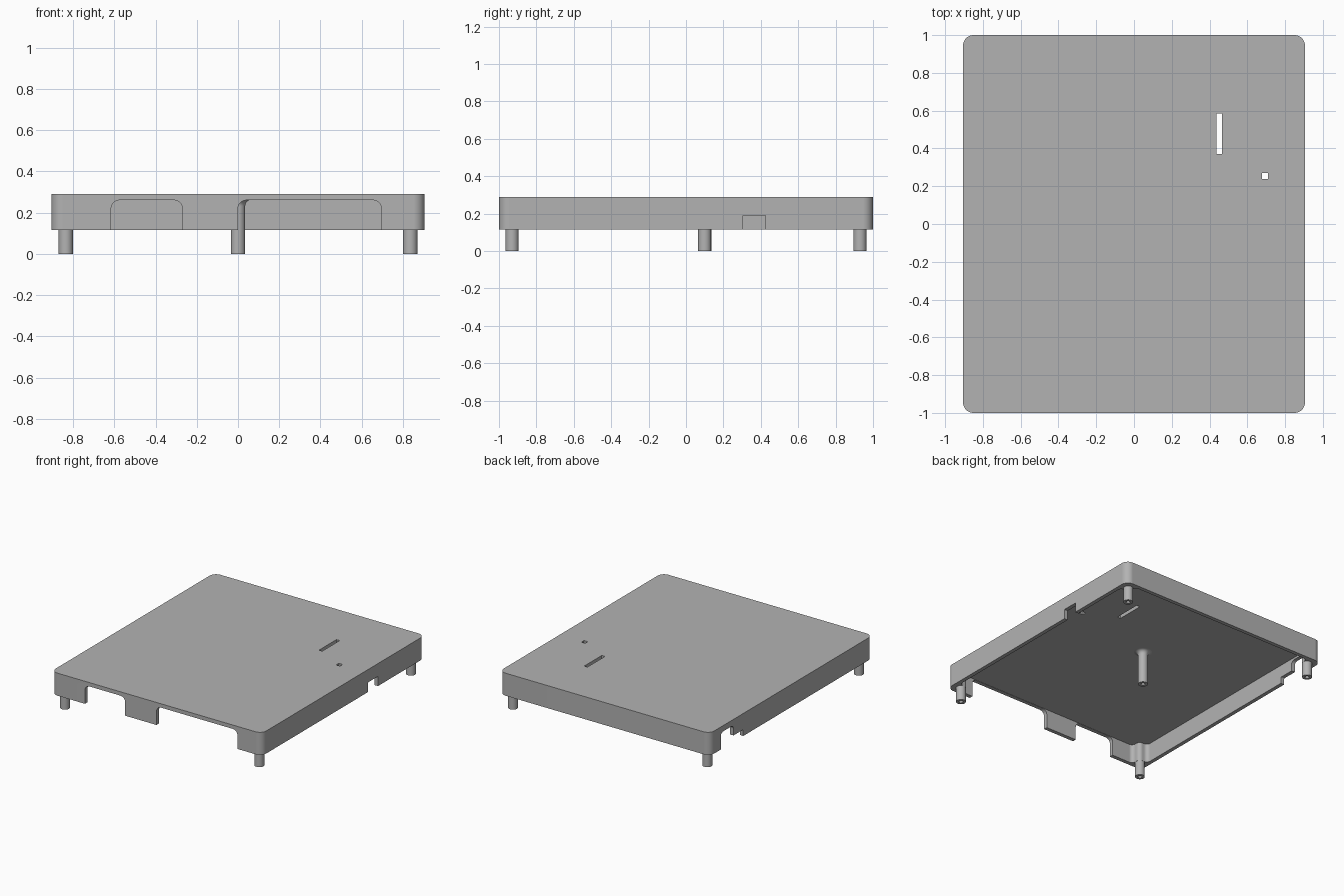
import bpy, bmesh, math
from mathutils import Vector

cube = bpy.data.objects.get("Cube")
if cube:
    bpy.data.objects.remove(cube, do_unlink=True)

grey = bpy.data.materials.new("plain grey")
grey.use_nodes = True
COLOUR = (0.45, 0.45, 0.45, 1)
grey.diffuse_color = COLOUR
grey.node_tree.nodes["Principled BSDF"].inputs["Base Color"].default_value = COLOUR

# Main dimensions
W, D = 0.905, 1.0
RIM, CEILING, TOP = 0.115, 0.262, 0.29
WALL, POST_R, INSET = 0.03, 0.035, 0.07


def make_object(name, bm):
    bmesh.ops.recalc_face_normals(bm, faces=bm.faces)
    mesh = bpy.data.meshes.new(name)
    bm.to_mesh(mesh)
    bm.free()
    mesh.materials.append(grey)
    obj = bpy.data.objects.new(name, mesh)
    bpy.context.collection.objects.link(obj)
    return obj


def rounded(points, r, steps=8):
    """Round every right-angled corner of an outline."""
    pts = [Vector(p) for p in points]
    out = []
    for i, p in enumerate(pts):
        u = (pts[i - 1] - p).normalized()
        v = (pts[(i + 1) % len(pts)] - p).normalized()
        c = p + r * (u + v)
        for k in range(steps + 1):
            t = math.pi / 2 * k / steps
            out.append(c - r * (v * math.cos(t) + u * math.sin(t)))
    return out


def rect(a0, a1, b0, b1):
    return [(a0, b0), (a1, b0), (a1, b1), (a0, b1)]


def prism(name, outline, lo, hi, axis="z"):
    place = {"x": lambda p, h: (h, p[0], p[1]),
             "y": lambda p, h: (p[0], h, p[1]),
             "z": lambda p, h: (p[0], p[1], h)}[axis]
    bm = bmesh.new()
    low = [bm.verts.new(place(p, lo)) for p in outline]
    high = [bm.verts.new(place(p, hi)) for p in outline]
    bm.faces.new(low)
    bm.faces.new(high)
    n = len(outline)
    for i in range(n):
        j = (i + 1) % n
        bm.faces.new((low[i], low[j], high[j], high[i]))
    return make_object(name, bm)


def smooth(obj):
    bpy.ops.object.select_all(action="DESELECT")
    obj.select_set(True)
    bpy.context.view_layer.objects.active = obj
    bpy.ops.object.shade_smooth_by_angle(angle=math.radians(30))
    mod = obj.modifiers.new("even shading", "WEIGHTED_NORMAL")
    mod.keep_sharp = True


# Lid with rounded vertical corners
lid = prism("lid_shell", rounded(rect(-W, W, -D, D), 0.055), RIM, TOP)

# Hollow inside, leaving a pillar in each corner
x1, y1 = W - WALL, D - WALL
x0, y0 = W - INSET - POST_R, D - INSET - POST_R
cavity = [(x1, -y0), (x1, y0), (x0, y0), (x0, y1),
          (-x0, y1), (-x0, y0), (-x1, y0), (-x1, -y0),
          (-x0, -y0), (-x0, -y1), (x0, -y1), (x0, -y0)]
cutters = [
    prism("cavity_cutter", rounded(cavity, 0.03), 0, CEILING),
    # Front openings
    prism("front_cutter_a", rounded(rect(-0.615, -0.27, 0, 0.26), 0.04), -1.1, -0.93, "y"),
    prism("front_cutter_b", rounded(rect(0, 0.695, 0, 0.26), 0.04), -1.1, -0.93, "y"),
    # Side notches
    prism("notch_cutter", rect(0.305, 0.425, 0, 0.19), 0.85, 1, "x"),
    prism("port_cutter", rounded(rect(0.71, 0.865, 0, 0.245), 0.03), -1, -0.85, "x"),
    prism("step_cutter", rounded(rect(0.59, 0.76, 0, 0.165), 0.01), -1, -0.86, "x"),
    # Slot and small square hole in the top
    prism("slot_cutter", rect(0.437, 0.465, 0.37, 0.585), 0.2, 0.4),
    prism("hole_cutter", rect(0.677, 0.71, 0.237, 0.27), 0.2, 0.4),
]
bpy.context.view_layer.objects.active = lid
for cutter in cutters:
    cutter.hide_render = True
    mod = lid.modifiers.new("cut", "BOOLEAN")
    mod.operation = "DIFFERENCE"
    mod.solver = "EXACT"
    mod.object = cutter
    bpy.ops.object.modifier_apply(modifier=mod.name)
for cutter in cutters:
    bpy.data.objects.remove(cutter, do_unlink=True)
smooth(lid)


def post(name, x, y, flare=0.0):
    """Round post with a screw hole, optionally flared into the ceiling."""
    profile = [(0, 0.1), (0.015, 0.1), (0.015, 0), (POST_R, 0)]
    if flare:
        for k in range(7):
            t = math.pi / 2 * k / 6
            profile.append((POST_R + flare * (1 - math.cos(t)),
                            CEILING - flare * (1 - math.sin(t))))
    profile.append((POST_R + flare, CEILING + 0.01))
    bm = bmesh.new()
    verts = [bm.verts.new((r, 0, z)) for r, z in profile]
    edges = [bm.edges.new(pair) for pair in zip(verts, verts[1:])]
    bmesh.ops.spin(bm, geom=verts + edges, cent=(0, 0, 0), axis=(0, 0, 1),
                   angle=2 * math.pi, steps=32)
    bmesh.ops.remove_doubles(bm, verts=bm.verts, dist=0.0001)
    # Close the end buried in the lid
    bmesh.ops.holes_fill(bm, edges=[e for e in bm.edges if e.is_boundary], sides=0)
    obj = make_object(name, bm)
    obj.location = (x, y, 0)
    smooth(obj)


# Corner posts and the middle post
for side, sx in (("right", -1), ("left", 1)):
    for end, sy in (("front", -1), ("back", 1)):
        post(f"{end}_{side}_post", sx * (W - INSET), sy * (D - INSET))
post("middle_post", 0, 0.1, flare=0.03)
